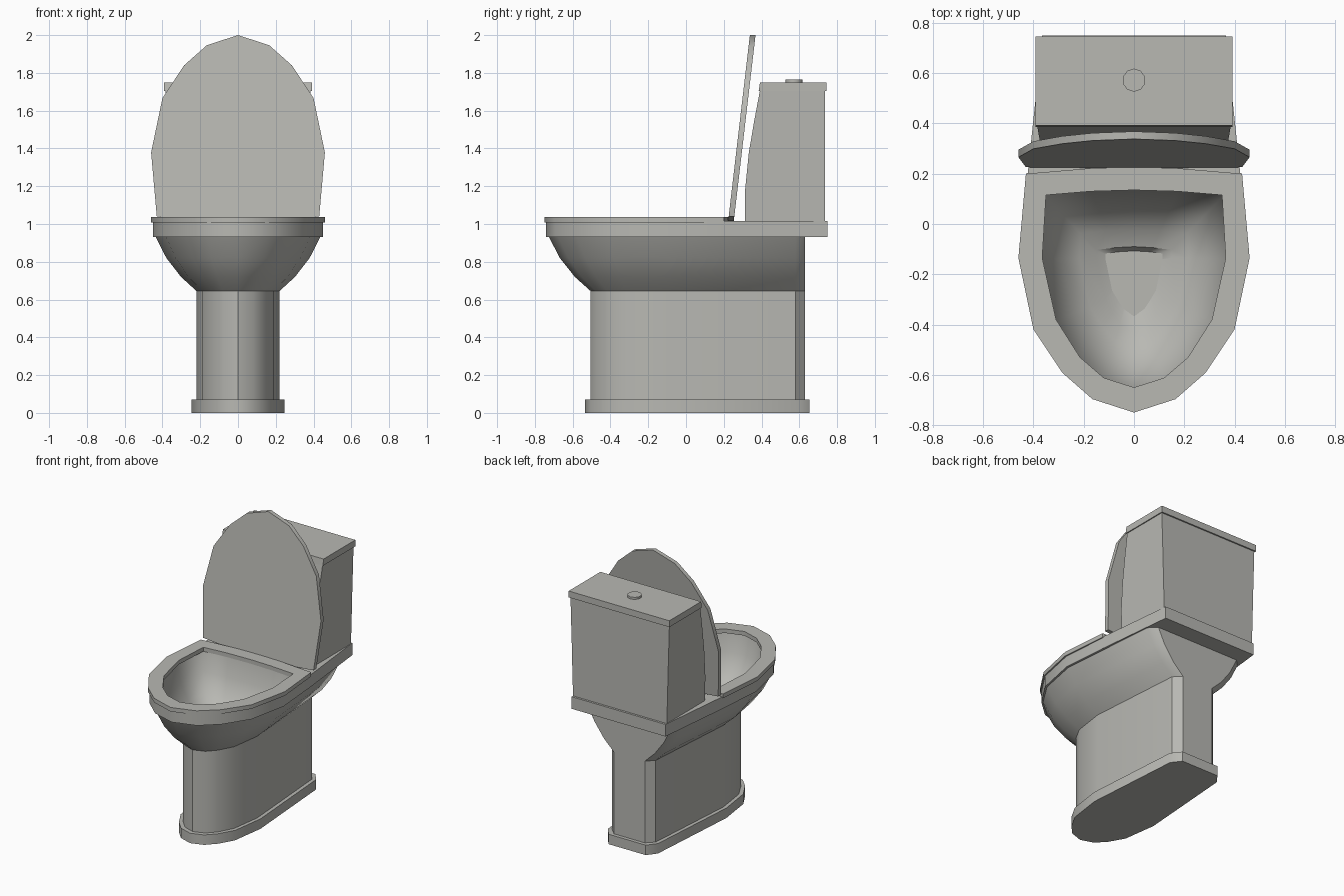
import bpy, bmesh, math

if "Cube" in bpy.data.objects:
    bpy.data.objects.remove(bpy.data.objects["Cube"])

ceramic = bpy.data.materials.new("ceramic grey")
ceramic.diffuse_color = (0.48, 0.48, 0.45, 1)
ceramic.use_nodes = True
ceramic.node_tree.nodes["Principled BSDF"].inputs["Base Color"].default_value = ceramic.diffuse_color


def ring(half, z):
    """Mirror a half outline (starting and ending on x = 0) into a closed ring at height z."""
    pts = half + [(-x, y) for x, y in reversed(half[1:-1])]
    return [(x, y, z) for x, y in pts]


def mix(a, b, t):
    return [(p[0] + (q[0] - p[0]) * t, p[1] + (q[1] - p[1]) * t) for p, q in zip(a, b)]


def loft(name, rings, closed=False, angle=38):
    """Skin rings with equal point counts; cap the ends or join last to first."""
    bm = bmesh.new()
    vs = [[bm.verts.new(p) for p in r] for r in rings]
    n = len(vs[0])
    pairs = list(zip(vs, vs[1:]))
    if closed:
        pairs.append((vs[-1], vs[0]))
    else:
        bm.faces.new(vs[0])
        bm.faces.new(vs[-1])
    for a, b in pairs:
        for i in range(n):
            j = (i + 1) % n
            bm.faces.new((a[i], a[j], b[j], b[i]))
    bmesh.ops.recalc_face_normals(bm, faces=bm.faces)
    me = bpy.data.meshes.new(name)
    bm.to_mesh(me)
    bm.free()
    me.materials.append(ceramic)
    ob = bpy.data.objects.new(name, me)
    bpy.context.collection.objects.link(ob)
    bpy.ops.object.select_all(action='DESELECT')
    ob.select_set(True)
    bpy.context.view_layer.objects.active = ob
    bpy.ops.object.shade_smooth_by_angle(angle=math.radians(angle))
    return ob


def rect(w, y0, y1):
    return [(0, y0), (w, y0), (w, y1), (0, y1)]


# Half outlines, front to back
foot = [(0, -.535), (.09, -.505), (.152, -.44), (.212, -.335), (.245, -.1), (.195, .59), (.145, .655), (0, .655)]
column = [(0, -.505), (.08, -.477), (.135, -.417), (.19, -.315), (.22, -.1), (.17, .58), (.12, .63), (0, .63)]
bowl_top = [(0, -.725), (.16, -.675), (.275, -.575), (.38, -.41), (.435, -.135), (.375, .58), (.325, .63), (0, .63)]
rim = [(0, -.74), (.163, -.69), (.28, -.585), (.392, -.415), (.45, -.135), (.423, .2), (.365, .75), (0, .75)]
seat_out = [(0, -.75), (.165, -.697), (.285, -.592), (.40, -.42), (.46, -.135), (.43, .2), (.17, .222), (0, .227)]
hole = [(0, -.65), (.12, -.612), (.215, -.53), (.31, -.38), (.365, -.135), (.35, .115), (.17, .13), (0, .135)]
basin = [(x * 1.03, y * 1.03) for x, y in hole]
drain = [(0, -.435), (.055, -.395), (.085, -.35), (.115, -.30), (.15, -.135), (.15, -.103), (.075, -.094), (0, -.09)]
drain_low = [(x * .3, -.16 + (y + .16) * .3) for x, y in drain]

# Pedestal and plinth
loft("plinth", [ring(foot, 0), ring(foot, .07)])
loft("pedestal", [ring(column, .07), ring(column, .645)])

# Bowl: outer flare, rim slab, hollow inside and drain well
rings = [ring(mix(column, bowl_top, t), z)
         for t, z in ((0, .645), (.38, .72), (.74, .82), (1, .93))]
rings += [ring(rim, .93), ring(rim, 1.015)]
rings += [ring(mix(basin, drain, t), z)
          for t, z in ((0, 1.015), (.12, .88), (.38, .77), (.70, .705), (1, .68))]
rings += [ring(drain_low, .58)]
bowl = loft("bowl", rings)

# Smooth the inside of the basin, keeping only the drain edge crisp
count = len(rings[0])
for e in bowl.data.edges:
    levels = sorted(v // count for v in e.vertices)
    if levels[1] >= 7 and levels != [10, 10]:
        e.use_edge_sharp = False

# Seat ring
loft("seat", [ring(seat_out, 1.008), ring(seat_out, 1.037),
              ring(hole, 1.037), ring(hole, 1.008)], closed=True)


# Raised lid: the seat outline stood up and leaning back
def raised(offset):
    pts = []
    for x, y, _ in ring(seat_out, 0):
        z = 1.04 + (.2 - y) * .96 / .95
        pts.append((x, .223 + (z - 1.015) * .117 + offset, z))
    return pts


loft("seat_lid", [raised(0), raised(.03)])

# Cistern with leaning front, its cover and the flush button
loft("cistern", [ring(rect(w, y, .735), z) for w, y, z in
                 ((.365, .313, 1.015), (.37, .313, 1.18), (.375, .333, 1.38),
                  (.38, .36, 1.54), (.385, .392, 1.71))])
loft("cistern_cover", [ring(rect(.392, .385, .745), 1.705), ring(rect(.392, .392, .745), 1.75)])
button = [(.046 * math.sin(math.pi * i / 5), .572 - .046 * math.cos(math.pi * i / 5)) for i in range(6)]
loft("flush_button", [ring(button, 1.745), ring(button, 1.765)])
